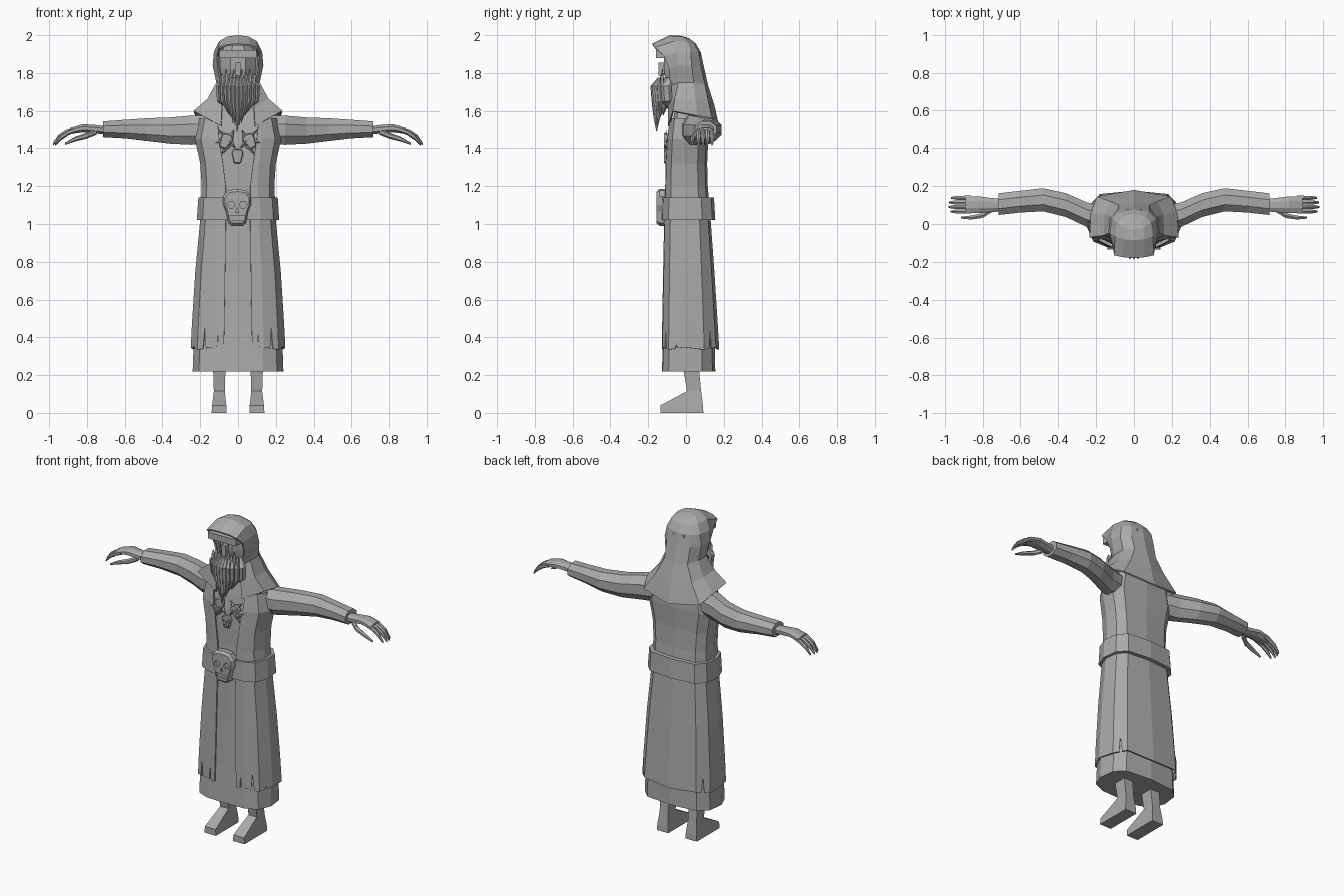
import bpy, bmesh, math
from mathutils import Vector, Matrix

grey = bpy.data.materials.new("cloth grey")
grey.diffuse_color = (0.4, 0.4, 0.4, 1)


def make(name, verts, faces, mirror=False, thick=0.0):
    """Mesh object from points and faces, with optional x mirroring and thickness."""
    bm = bmesh.new()
    vs = [bm.verts.new(v) for v in verts]
    for f in faces:
        bm.faces.new([vs[i] for i in f])
    if mirror:
        dup = bmesh.ops.duplicate(bm, geom=bm.verts[:] + bm.edges[:] + bm.faces[:])["geom"]
        for v in dup:
            if isinstance(v, bmesh.types.BMVert):
                v.co.x *= -1
        bmesh.ops.reverse_faces(bm, faces=[f for f in dup if isinstance(f, bmesh.types.BMFace)])
    bmesh.ops.remove_doubles(bm, verts=bm.verts, dist=0.0005)
    bmesh.ops.recalc_face_normals(bm, faces=bm.faces)
    me = bpy.data.meshes.new(name)
    bm.to_mesh(me)
    bm.free()
    me.materials.append(grey)
    ob = bpy.data.objects.new(name, me)
    bpy.context.collection.objects.link(ob)
    if thick:
        m = ob.modifiers.new("thickness", "SOLIDIFY")
        m.thickness, m.offset = thick, -1
    return ob


def loft(name, rings, closed=True, mirror=False, thick=0.0):
    """Skin a list of equal-length rings; closed rings get end caps."""
    n = len(rings[0])
    verts = [p for r in rings for p in r]
    faces = []
    for i in range(len(rings) - 1):
        for j in range(n if closed else n - 1):
            k = (j + 1) % n
            faces.append((i * n + j, i * n + k, (i + 1) * n + k, (i + 1) * n + j))
    if closed:
        faces += [tuple(range(n)), tuple(range(len(verts) - n, len(verts)))]
    return make(name, verts, faces, mirror, thick)


def body_half(z, w, f, b, x0=0.0):
    """Half cross-section from front middle round the side to the back middle."""
    return [(x0, f, z), (0.55 * w, f * 0.97, z), (0.86 * w, f * 0.72, z), (w, f * 0.1, z),
            (0.95 * w, b * 0.55, z), (0.72 * w, b * 0.9, z), (0, b, z)]


def body_ring(*a):
    h = body_half(*a)
    return h + [(-x, y, z) for x, y, z in h[-2:0:-1]]


def tube(name, spec, axis="x", sides=8, mirror=True):
    """Tapered tube; spec rows are centre x, y, z and two radii."""
    rings = []
    for x, y, z, ra, rb in spec:
        ring = []
        for i in range(sides):
            t = 2 * math.pi * (i + 0.5) / sides
            c, s = ra * math.cos(t), rb * math.sin(t)
            ring.append((x, y + c, z + s) if axis == "x" else (x + c, y + s, z))
        rings.append(ring)
    return loft(name, rings, mirror=mirror)


def box(name, x, y, z, sx, sy, sz):
    r = [[(x + a * sx, y + b * sy, z + c * sz) for a, b in ((-1, -1), (1, -1), (1, 1), (-1, 1))]
         for c in (-1, 1)]
    return loft(name, r)


# Under-robe and torso
loft("under_robe", [body_ring(*r) for r in (
    (0.22, 0.24, -0.128, 0.155), (0.45, 0.232, -0.118, 0.152), (0.75, 0.212, -0.108, 0.138),
    (1.0, 0.188, -0.104, 0.12), (1.2, 0.182, -0.096, 0.105), (1.32, 0.186, -0.096, 0.1),
    (1.42, 0.212, -0.092, 0.105), (1.52, 0.2, -0.076, 0.11), (1.6, 0.14, -0.06, 0.1),
    (1.68, 0.07, -0.05, 0.08))])

# Open coat with torn hem
coat = [body_half(*r) for r in (
    (1.56, 0.205, -0.085, 0.115, 0.11), (1.45, 0.228, -0.1, 0.118, 0.1),
    (1.32, 0.2, -0.108, 0.112, 0.08), (1.2, 0.192, -0.11, 0.115, 0.065),
    (1.0, 0.202, -0.116, 0.132, 0.065), (0.75, 0.226, -0.121, 0.15, 0.068),
    (0.47, 0.244, -0.126, 0.168, 0.072))]
loft("coat", coat, closed=False, mirror=True, thick=0.008)
top, low = coat[-1], body_half(0.335, 0.25, -0.128, 0.176, 0.075)
tears = [0.42, 0.45, 0.36, 0, 0.44, 0.34, 0]
verts, faces = [], []
for i in range(6):
    a, b, la, lb = (Vector(p) for p in (top[i], top[i + 1], low[i], low[i + 1]))
    la.z += 0.012 * (i % 2)
    lb.z += 0.012 * ((i + 1) % 2)
    pts = [a, b, lb]
    if tears[i]:
        apex = la.lerp(lb, 0.5)
        apex.z = tears[i]
        pts += [la.lerp(lb, 0.62), apex, la.lerp(lb, 0.42)]
    pts.append(la)
    faces.append(range(len(verts), len(verts) + len(pts)))
    verts += pts
make("torn_hem", verts, faces, mirror=True, thick=0.008)

# Belt
loft("belt", [body_ring(z, w, f, b) for z, w, f, b in (
    (1.02, 0.205, -0.115, 0.13), (1.02, 0.218, -0.128, 0.155),
    (1.14, 0.21, -0.126, 0.148), (1.14, 0.19, -0.11, 0.115))])

# Sleeves, hands and fingers
tube("sleeve", [(0.13, 0.03, 1.5, 0.06, 0.08), (0.25, 0.05, 1.497, 0.07, 0.084),
                (0.36, 0.1, 1.495, 0.068, 0.076), (0.48, 0.128, 1.5, 0.066, 0.066),
                (0.6, 0.118, 1.503, 0.062, 0.054), (0.715, 0.105, 1.502, 0.062, 0.046)])
tube("hand", [(0.68, 0.1, 1.495, 0.035, 0.024), (0.75, 0.1, 1.502, 0.04, 0.025),
              (0.82, 0.102, 1.508, 0.048, 0.024), (0.89, 0.102, 1.493, 0.048, 0.018)])
for i in range(4):
    y, s = 0.066 + 0.024 * i, 0.012 * abs(i - 1.4)
    tube("finger", [(0.86, y, 1.498, 0.013, 0.014), (0.915 - s, y, 1.485, 0.013, 0.014),
                    (0.955 - s, y, 1.458, 0.012, 0.014), (0.985 - s, y, 1.422, 0.006, 0.007)], sides=6)
tube("thumb", [(0.75, 0.075, 1.488, 0.014, 0.016), (0.8, 0.045, 1.468, 0.015, 0.016),
               (0.86, 0.034, 1.45, 0.012, 0.013), (0.915, 0.034, 1.425, 0.006, 0.006)], sides=6)

# Legs and feet
foot = [(0.06, 0.14, -0.135, 0.092, 0.0), (0.062, 0.137, -0.135, 0.09, 0.04),
        (0.07, 0.128, 0.005, 0.08, 0.115), (0.066, 0.132, -0.015, 0.068, 0.24)]
loft("leg_and_foot", [[(a, f, z), (b, f, z), (b, k, z), (a, k, z)] for a, b, f, k, z in foot], mirror=True)

# Head and brow band inside the hood
tube("head", [(0, 0, 1.6, 0.07, 0.07), (0, -0.02, 1.72, 0.09, 0.09), (0, -0.02, 1.82, 0.102, 0.105),
              (0, -0.02, 1.9, 0.102, 0.105), (0, -0.03, 1.95, 0.07, 0.07)], axis="z", mirror=False)
box("brow_band", 0, -0.125, 1.9, 0.098, 0.035, 0.02)
box("nose", 0, -0.13, 1.82, 0.014, 0.016, 0.035)

# Hood running down into a shoulder cape
loft("hood", [
    [(0.09, -0.095, 1.52), (0.235, -0.07, 1.6), (0.228, 0.06, 1.575), (0.195, 0.145, 1.53), (0, 0.18, 1.5)],
    [(0.085, -0.095, 1.62), (0.16, -0.06, 1.665), (0.155, 0.05, 1.66), (0.125, 0.12, 1.64), (0, 0.15, 1.63)],
    [(0.085, -0.085, 1.73), (0.115, -0.04, 1.75), (0.115, 0.04, 1.75), (0.08, 0.1, 1.74), (0, 0.118, 1.73)],
    [(0.108, -0.088, 1.82), (0.134, -0.04, 1.84), (0.128, 0.03, 1.84), (0.082, 0.077, 1.84), (0, 0.093, 1.84)],
    [(0.112, -0.115, 1.89), (0.128, -0.05, 1.91), (0.115, 0.025, 1.91), (0.075, 0.065, 1.91), (0, 0.078, 1.91)],
    [(0.105, -0.165, 1.935), (0.1, -0.065, 1.968), (0.09, 0.01, 1.962), (0.06, 0.04, 1.955), (0, 0.052, 1.955)],
    [(0.06, -0.175, 1.95), (0.055, -0.08, 1.993), (0.05, -0.02, 1.992), (0.035, 0.01, 1.982), (0, 0.018, 1.983)],
    [(0, -0.18, 1.955), (0, -0.085, 2.0), (0, -0.03, 1.997), (0, 0.005, 1.987), (0, 0.018, 1.983)],
], closed=False, mirror=True, thick=0.01)

# Beard of hanging locks, with a moustache fringe above
for i in range(-5, 6):
    x, a = i * 0.019, abs(i)
    y = -0.155 + 0.0022 * a * a
    end = 1.49 + 0.022 * a + 0.012 * (i % 2)
    tube("beard_lock", [(x * 0.8, y + 0.02, 1.775, 0.009, 0.015), (x * 1.1, y - 0.005, 1.73, 0.014, 0.028),
                        (x * 1.05, y, 1.65, 0.013, 0.027), (x * 0.8, y, (1.65 + end) / 2, 0.01, 0.018),
                        (x * 0.55 - 0.005, y, end, 0.002, 0.002)], axis="z", sides=6, mirror=False)
for i in range(-4, 5):
    tube("moustache_lock", [(i * 0.021, -0.125, 1.74, 0.013, 0.012), (i * 0.021, -0.128, 1.775, 0.011, 0.01),
                            (i * 0.021, -0.124, 1.8 + 0.02 * (i % 2), 0.002, 0.002)],
         axis="z", sides=5, mirror=False)


def prism(name, outline, rows):
    """Stack an x/z outline along y; rows are y and scale."""
    return loft(name, [[(x * s, y, z * s) for x, z in outline] for y, s in rows])


def oval(cx, cz, rx, rz, n=6):
    return [(cx + rx * math.cos(2 * math.pi * i / n), cz + rz * math.sin(2 * math.pi * i / n)) for i in range(n)]


# Skull ornament: tapered plate with cut sockets, nose and mouth
half = [(0.0, 0.095), (0.05, 0.088), (0.075, 0.055), (0.073, 0.01), (0.058, -0.025),
        (0.048, -0.085), (0.03, -0.1), (0.0, -0.1)]
skull = prism("skull_buckle", half + [(-x, z) for x, z in half[-2:0:-1]],
              [(0.02, 1), (-0.012, 1), (-0.028, 0.86)])
cuts = [oval(-0.032, 0.012, 0.021, 0.02), oval(0.032, 0.012, 0.021, 0.02),
        [(-0.01, -0.03), (0.01, -0.03), (0, -0.002)],
        [(-0.038, -0.07), (0.038, -0.07), (0.042, -0.045), (-0.042, -0.045)]]
bpy.context.view_layer.objects.active = skull
for c in cuts:
    cutter = prism("cutter", c, [(-0.012, 1), (-0.06, 1)])
    m = skull.modifiers.new("cut", "BOOLEAN")
    m.operation, m.object = "DIFFERENCE", cutter
    bpy.ops.object.modifier_apply(modifier="cut")
    bpy.data.objects.remove(cutter)
skull.location = (-0.005, -0.128, 1.09)

# Three small skulls on the chest, with spikes between them
for x, z, turn, s in ((-0.065, 1.44, 0.5, 0.42), (0.062, 1.44, -0.5, 0.42), (-0.003, 1.36, 0, 0.4)):
    ob = bpy.data.objects.new("chest_skull", skull.data)
    bpy.context.collection.objects.link(ob)
    ob.location, ob.scale, ob.rotation_euler = (x, -0.106, z), (s, s, s), (0, turn, 0)
for x0, z0, x1, z1 in ((0.05, 1.42, 0.09, 1.365), (0.05, 1.45, 0.105, 1.5), (0.075, 1.44, 0.12, 1.43),
                       (0.045, 1.44, 0.012, 1.4), (0.04, 1.46, 0.02, 1.5)):
    d = Vector((x1 - x0, 0, z1 - z0))
    p = Vector((-d.z, 0, d.x)).normalized() * 0.016
    a, b = Vector((x0, -0.1, z0)), Vector((x1, -0.104, z1))
    up = Vector((0, -0.014, 0))
    make("chest_spike", [a + p, a + up, a - p, b], [(0, 1, 3), (1, 2, 3), (2, 0, 3), (0, 2, 1)], mirror=True)
